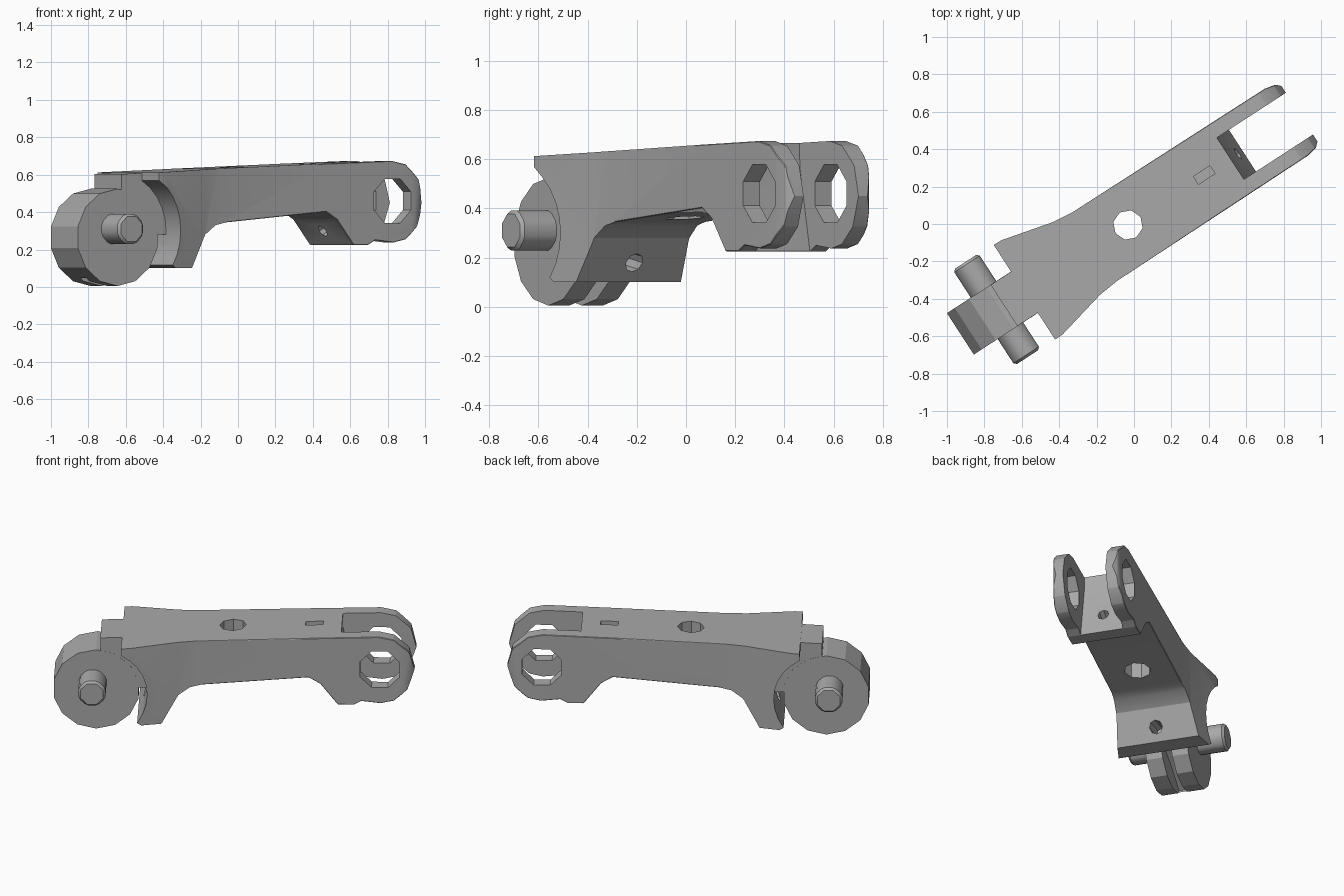
import bpy, bmesh, math
from mathutils import Matrix, Vector

old = bpy.data.objects.get("Cube")
if old:
    bpy.data.objects.remove(old)

MID = 0.013            # centre line across the link
PLACE = Matrix.Rotation(math.radians(33), 4, 'Z')

grey = bpy.data.materials.new("light_grey")
grey.use_nodes = True
grey.diffuse_color = (0.4, 0.4, 0.4, 1)
grey.node_tree.nodes["Principled BSDF"].inputs["Base Color"].default_value = (0.4, 0.4, 0.4, 1)


def prism(name, points, low, high, axis):
    """Extrude an outline: axis 'Y' takes (x, z) points, axis 'Z' takes (x, y) points."""
    bm = bmesh.new()
    def place(p, t):
        return (p[0], t, p[1]) if axis == 'Y' else (p[0], p[1], t)
    face = bm.faces.new([bm.verts.new(place(p, low)) for p in points])
    moved = bmesh.ops.extrude_face_region(bm, geom=[face])
    step = Vector(place((0, 0), high - low))
    bmesh.ops.translate(bm, vec=step, verts=[v for v in moved["geom"] if isinstance(v, bmesh.types.BMVert)])
    bmesh.ops.recalc_face_normals(bm, faces=bm.faces)
    mesh = bpy.data.meshes.new(name)
    bm.to_mesh(mesh)
    bm.free()
    mesh.materials.append(grey)
    ob = bpy.data.objects.new(name, mesh)
    bpy.context.collection.objects.link(ob)
    return ob


def ring(u, w, radius, sides, turn=0.0):
    return [(u + radius * math.cos(math.tau * (i + turn) / sides),
             w + radius * math.sin(math.tau * (i + turn) / sides)) for i in range(sides)]


def combine(ob, tool, mode):
    mod = ob.modifiers.new(mode, 'BOOLEAN')
    mod.operation, mod.solver, mod.object = mode, 'EXACT', tool
    bpy.context.view_layer.objects.active = ob
    bpy.ops.object.modifier_apply(modifier=mod.name)
    bpy.data.objects.remove(tool)


def bevel(ob, width, rule):
    bm = bmesh.new()
    bm.from_mesh(ob.data)
    edges = [e for e in bm.edges if e.calc_face_angle(0) > 0.4 and all(rule(v.co) for v in e.verts)]
    bmesh.ops.bevel(bm, geom=edges, offset=width, segments=1, affect='EDGES', clamp_overlap=True)
    bm.to_mesh(ob.data)
    bm.free()


# Arm: side outline with a concave rear that wraps round the drum
side = [(-0.69, 0.612), (-0.27, 0.632), (0.45, 0.66), (0.85, 0.674), (0.94, 0.655),
        (1.03, 0.575), (1.063, 0.45), (1.02, 0.325), (0.94, 0.255), (0.86, 0.237),
        (0.745, 0.25), (0.70, 0.225), (0.605, 0.225), (0.50, 0.36), (0.43, 0.402),
        (-0.21, 0.345), (-0.28, 0.33), (-0.35, 0.28), (-0.45, 0.10), (-0.57, 0.10)]
side += [(-0.845 + 0.31 * math.cos(math.radians(a)), 0.3 + 0.31 * math.sin(math.radians(a)))
         for a in range(-36, 62, 12)]
arm = prism("arm", side, -0.5, 0.5, 'Y')

# Arm: plan outline, flared at the rear
half = [(-0.8, 0.306), (-0.64, 0.3), (-0.36, 0.232), (-0.24, 0.219), (0.98, 0.213), (1.04, 0.2), (1.1, 0.14)]
plan = [(u, MID + w) for u, w in half] + [(u, MID - w) for u, w in reversed(half)]
combine(arm, prism("plan", plan, -1, 2, 'Z'), 'INTERSECT')
bevel(arm, 0.018, lambda c: abs(c.y - MID) > 0.19 and c.x > -0.25)

# Fork slot with a sloped end, pivot holes and top openings
slot = [(0.62, 0.8), (0.625, 0.57), (0.70, 0.225), (0.70, 0), (1.3, 0), (1.3, 0.8)]
combine(arm, prism("slot", slot, MID - 0.133, MID + 0.133, 'Y'), 'DIFFERENCE')
combine(arm, prism("pivot_hole", ring(0.855, 0.46, 0.128, 8, 0.5), -1, 1, 'Y'), 'DIFFERENCE')
combine(arm, prism("centre_hole", ring(-0.03, MID, 0.08, 8), 0, 1, 'Z'), 'DIFFERENCE')
window = [(0.405, -0.01), (0.51, -0.01), (0.51, 0.04), (0.405, 0.04)]
combine(arm, prism("window", window, 0.56, 1, 'Z'), 'DIFFERENCE')


def bore(start, end, radius):
    bpy.ops.mesh.primitive_cylinder_add(vertices=8, radius=radius, depth=(end - start).length,
                                        location=(start + end) / 2)
    ob = bpy.context.object
    ob.rotation_mode = 'QUATERNION'
    ob.rotation_quaternion = (end - start).to_track_quat('Z', 'Y')
    bpy.context.view_layer.update()
    return ob


combine(arm, bore(Vector((0.45, MID, 0.25)), Vector((0.75, MID, 0.40)), 0.034), 'DIFFERENCE')
combine(arm, bore(Vector((-0.75, MID, 0.24)), Vector((-0.3, MID, 0.16)), 0.04), 'DIFFERENCE')

# Hinge drum with a groove underneath
drum = prism("hinge_drum", ring(-0.845, 0.265, 0.26, 14, 0.5), MID - 0.132, MID + 0.132, 'Y')
groove = [(-0.98, -0.1), (-0.98, 0.06), (-0.80, 0.15), (-0.5, 0.25), (-0.5, -0.1)]
combine(drum, prism("groove", groove, MID - 0.03, MID + 0.03, 'Y'), 'DIFFERENCE')

# Tongue joining the drum to the arm
tongue = prism("tongue", [(-0.82, 0.45), (-0.82, 0.603), (-0.6, 0.614), (-0.5, 0.5), (-0.5, 0.28), (-0.66, 0.28)],
               MID - 0.131, MID + 0.131, 'Y')

# Hinge pin through the drum
pin = prism("hinge_pin", ring(-0.865, 0.31, 0.088, 8, 0.5), MID - 0.3, MID + 0.308, 'Y')
bevel(pin, 0.014, lambda c: True)

for ob in (arm, drum, tongue, pin):
    ob.data.transform(PLACE)
    ob.data.materials.clear()
    ob.data.materials.append(grey)
    for other in bpy.context.selected_objects:
        other.select_set(False)
    ob.select_set(True)
    bpy.context.view_layer.objects.active = ob
    bpy.ops.object.shade_smooth_by_angle(angle=math.radians(25))
